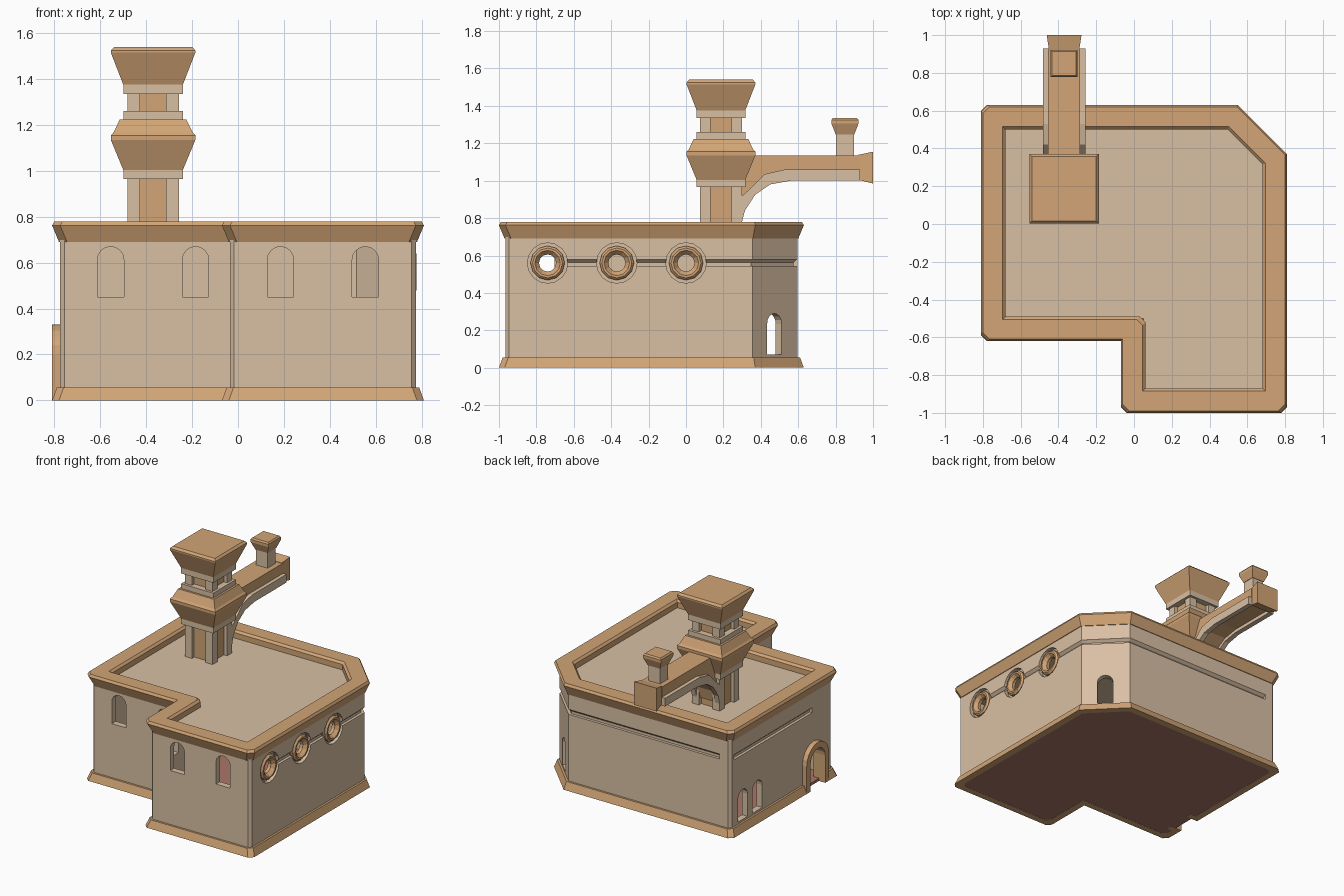
import bpy, bmesh, math
from mathutils import Vector

if "Cube" in bpy.data.objects:
    bpy.data.objects.remove(bpy.data.objects["Cube"], do_unlink=True)


def material(name, rgb):
    lin = [((c / 255 + 0.055) / 1.055) ** 2.4 for c in rgb] + [1]
    m = bpy.data.materials.new(name)
    m.use_nodes = True
    m.diffuse_color = lin
    node = next(n for n in m.node_tree.nodes if n.type == "BSDF_PRINCIPLED")
    node.inputs["Base Color"].default_value = lin
    return m


PLASTER = material("pale plaster", (217, 192, 164))
TRIM = material("tan trim", (210, 165, 118))
FLOOR = material("red brown floor", (170, 118, 104))
X, Y, Z = Vector((1, 0, 0)), Vector((0, 1, 0)), Vector((0, 0, 1))


def finish(name, bm, mat):
    bmesh.ops.remove_doubles(bm, verts=bm.verts[:], dist=0.0002)
    bmesh.ops.recalc_face_normals(bm, faces=bm.faces[:])
    mesh = bpy.data.meshes.new(name)
    bm.to_mesh(mesh)
    bm.free()
    if mat:
        mesh.materials.append(mat)
    ob = bpy.data.objects.new(name, mesh)
    bpy.context.scene.collection.objects.link(ob)
    return ob


def loft(name, rings, mat, closed=False):
    """Skin a series of equal rings, either capped or joined into a loop."""
    bm = bmesh.new()
    vs = [[bm.verts.new(p) for p in ring] for ring in rings]
    n = len(vs[0])
    pairs = list(zip(vs, vs[1:])) + ([(vs[-1], vs[0])] if closed else [])
    for a, b in pairs:
        for i in range(n):
            j = (i + 1) % n
            bm.faces.new((a[i], a[j], b[j], b[i]))
    if not closed:
        bm.faces.new(vs[0])
        bm.faces.new(vs[-1])
    return finish(name, bm, mat)


def prism(name, pts, origin, u, w, w0, w1, mat=None):
    """Extrude a (u, z) profile along the direction w."""
    o = Vector(origin)
    rings = [[o + u * a + Z * z + w * k for a, z in pts] for k in (w0, w1)]
    return loft(name, rings, mat)


def cut(target, cutters):
    for c in cutters:
        c.hide_render = True
        mod = target.modifiers.new("cut", "BOOLEAN")
        mod.object, mod.operation, mod.solver = c, "DIFFERENCE", "EXACT"
    dg = bpy.context.evaluated_depsgraph_get()
    dg.update()
    mesh = bpy.data.meshes.new_from_object(target.evaluated_get(dg))
    target.modifiers.clear()
    target.data = mesh
    for c in cutters:
        bpy.data.objects.remove(c, do_unlink=True)


def arch(half, z0, z1, steps=8):
    arc = [(half * math.cos(math.pi * i / steps), z1 - half + half * math.sin(math.pi * i / steps))
           for i in range(steps + 1)]
    return [(-half, z0), (half, z0)] + arc


def circle(r, n=16):
    return [(r * math.cos(math.tau * i / n), r * math.sin(math.tau * i / n)) for i in range(n)]


# Plan of the building, and its inset copies with bevelled corners
PLAN = [Vector(p) for p in ((-.81, -.62), (-.07, -.62), (-.07, -1), (.81, -1),
                            (.81, .37), (.55, .63), (-.81, .63))]


def outline(d, z, convex=0.0, concave=0.0):
    pts = []
    for i, p in enumerate(PLAN):
        e1 = (p - PLAN[i - 1]).normalized()
        e2 = (PLAN[(i + 1) % len(PLAN)] - p).normalized()
        n1, n2 = Vector((-e1.y, e1.x)), Vector((-e2.y, e2.x))
        q = p + (n1 + n2) * d / (1 + n1.dot(n2))
        b = convex if e1.cross(e2) > 0 else concave
        if e1.dot(e2) > 0.5:
            b = 0
        pts += [(q - e1 * b).to_3d() + Z * z, (q + e2 * b).to_3d() + Z * z]
    return pts


def plan_ring(name, profile, mat, convex):
    rings = [outline(d, z, convex, 0) if d < 0.07 else outline(d, z, 0, 0.03) for d, z in profile]
    return loft(name, rings, mat, closed=True)


walls = plan_ring("walls", [(.035, .02), (.035, .71), (.08, .71), (.08, .02)], PLASTER, .018)
base = plan_ring("base_trim", [(.05, 0), (0, 0), (.02, .055), (.06, .055)], TRIM, .03)
plan_ring("cornice", [(.05, .69), (.03, .69), (0, .762), (.01, .78),
                      (.115, .78), (.13, .765), (.13, .70)], TRIM, .035)


def slab(name, d, z0, z1, mat):
    rings = []
    for z in (z0, z1):
        ring = outline(d, z)
        rings.append(ring[::2])
    loft(name, rings, mat)


slab("floor", .05, .001, .02, FLOOR)
slab("roof", .12, .70, .725, PLASTER)

# Window and door openings
DIAG = Vector((1, 1, 0)).normalized()
DIAG_SIDE = Vector((-1, 1, 0)).normalized()
window, low_window = arch(.0575, .45, .67), arch(.055, .07, .29)
cutters = [prism("cutter", window, (x, y, 0), X, Y, -.1, .1)
           for x, y in ((-.555, -.585), (-.185, -.585), (.185, -.965), (.555, -.965))]
cutters.append(prism("cutter", window, (-.035, -.76, 0), Y, X, -.1, .1))
cutters += [prism("cutter", low_window, (-.775, y, 0), Y, X, -.1, .1) for y in (.45, .28)]
cutters.append(prism("cutter", low_window, (.655, .47, 0), DIAG_SIDE, DIAG, -.1, .1))
DOOR = (-.775, -.37, 0)
cutters.append(prism("cutter", arch(.1, -.1, .3), DOOR, Y, X, -.1, .1))

# Portholes: round recesses with a hole through the wall
PORTS = [(.775, y, .56) for y in (-.74, -.37, 0)]
for p in PORTS:
    cutters.append(prism("cutter", circle(.108), p, Y, X, -.03, .05))
    cutters.append(prism("cutter", circle(.05), p, Y, X, -.1, .1))

# Groove running round the right side, the angled corner, the back and the left
groove = [(-.03, .58), (0, .58), (.02, .562), (.02, .543), (-.03, .543)]
runs = [((.775, -.74), (.775, .362), -X), ((.775, .355), (.535, .595), -DIAG),
        ((.542, .595), (-.69, .595), -Y), ((-.775, .55), (-.775, -.35), X)]
for a, b, inward in runs:
    a, b = Vector(a).to_3d(), Vector(b).to_3d()
    cutters.append(prism("cutter", groove, a, inward, (b - a).normalized(), 0, (b - a).length))
cut(walls, cutters)
cut(base, [prism("cutter", arch(.12, -.1, .32), DOOR, Y, X, -.1, .1)])

# Projecting door frame
frame = prism("door_frame", arch(.13, 0, .33, 10), DOOR, Y, X, -.035, .06, TRIM)
cut(frame, [prism("cutter", arch(.085, -.1, .285, 10), DOOR, Y, X, -.1, .1)])

# Porthole rings, turned about the x axis
for i, (x, y, z) in enumerate(PORTS):
    section = [(.092, -.032), (.092, -.01), (.08, .002), (.068, .002), (.046, -.022), (.046, -.046), (.06, -.046)]
    rings = [[(x + k, y + a, z + b) for a, b in circle(r, 12)] for r, k in section]
    loft(f"porthole_ring_{i + 1}", rings, TRIM, closed=True)


# Square stacked pieces for the chimneys
def stack(name, x, y, profile, mat):
    corners = ((-1, -1), (1, -1), (1, 1), (-1, 1))
    return loft(name, [[(x + h * a, y + h * b, z) for a, b in corners] for h, z in profile], mat)


TX, TY = -.37, .187


def post_tier(label, z0, z1):
    stack(f"{label}_core", TX, TY, [(.085, z0), (.085, z1)], TRIM)
    for i, (sx, sy) in enumerate(((-1, -1), (1, -1), (1, 1), (-1, 1))):
        stack(f"{label}_post_{i + 1}", TX + sx * .084, TY + sy * .084,
              [(.028, z0), (.028, z1)], PLASTER)


post_tier("lower", .72, .967)
post_tier("upper", 1.255, 1.34)
for name, z0, z1 in (("lower_slab", .965, 1.005), ("middle_slab", 1.222, 1.26), ("upper_slab", 1.335, 1.378)):
    stack(name, TX, TY, [(.13, z0), (.13, z1)], PLASTER)
stack("tower_collar", TX, TY, [(.13, 1.004), (.184, 1.135), (.184, 1.155), (.172, 1.168), (.145, 1.224)], TRIM)
stack("tower_cap", TX, TY, [(.13, 1.376), (.184, 1.515), (.184, 1.525), (.17, 1.54)], TRIM)

# Arm reaching out to the back, with two curved ribs beneath
rib_low = [(.93, 1.0), (.56, 1.0), (.45, .98), (.37, .925), (.315, .84), (.298, .775)]
rib_high = [(.27, .775), (.29, .91), (.335, .95), (.42, 1.035), (.53, 1.06), (.93, 1.06)]
for side, s in (("right", -1), ("left", 1)):
    prism(f"{side}_rib", rib_low + rib_high, (TX, 0, 0), Y, X * s, .075, .112, PLASTER)
beam = [(.25, 1.135), (.25, .775), (.285, .775), (.305, .86), (.36, .95), (.45, 1.005), (.57, 1.025), (.93, 1.025), (.93, 1.135)]
prism("arm_beam", beam, (TX, 0, 0), Y, X, -.085, .085, TRIM)
tip = []
for y, h, z0, z1 in ((.92, .08, 1.005, 1.138), (1.0, .092, .985, 1.155)):
    tip.append([(TX - h, y, z0), (TX + h, y, z0), (TX + h, y, z1), (TX - h, y, z1)])
loft("arm_tip", tip, TRIM)
stack("small_chimney", TX, .85, [(.047, 1.13), (.047, 1.25)], PLASTER)
stack("small_chimney_cap", TX, .85, [(.05, 1.248), (.072, 1.305), (.072, 1.325), (.064, 1.336)], TRIM)
